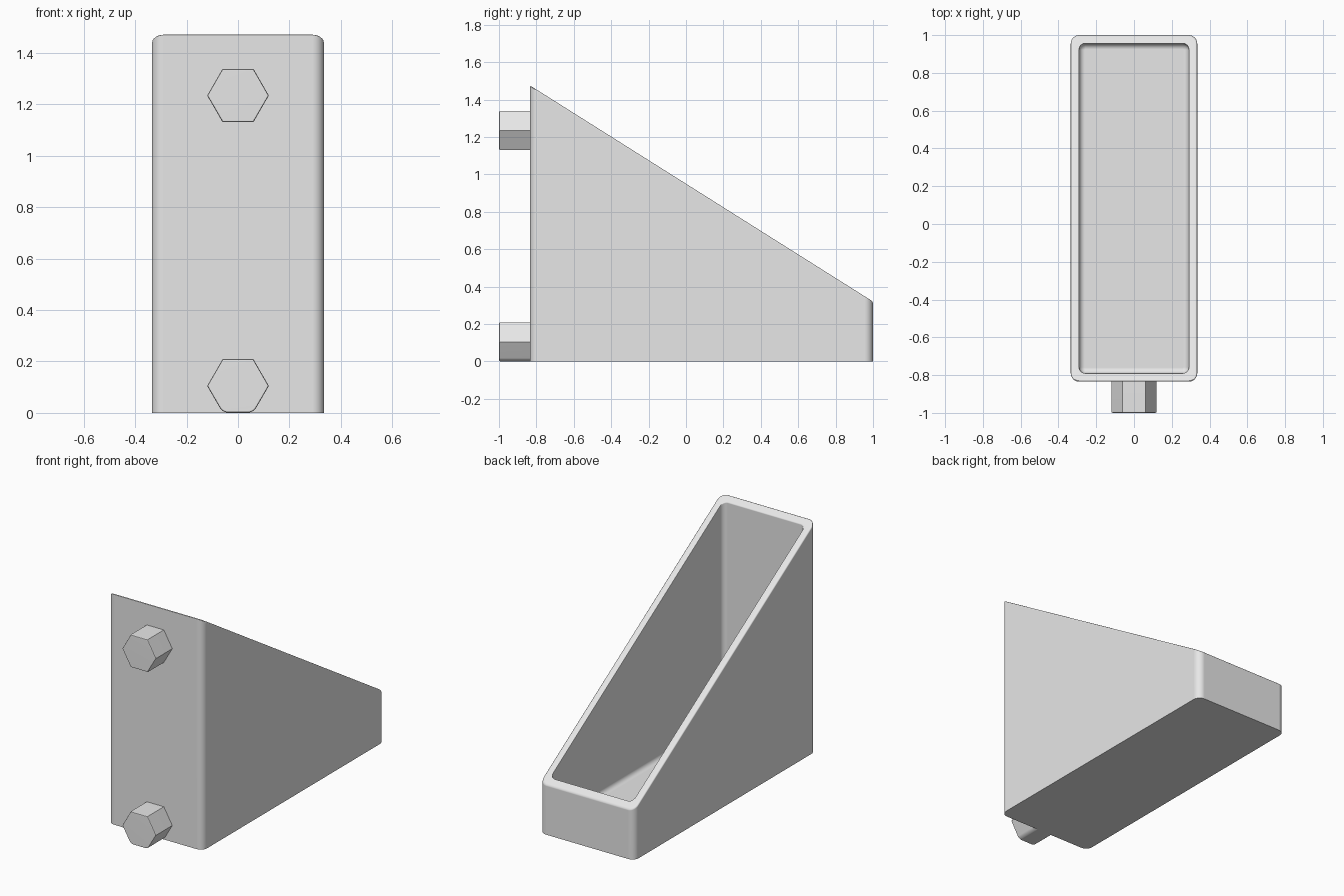
import bpy, bmesh, math

if "Cube" in bpy.data.objects:
    bpy.data.objects.remove(bpy.data.objects["Cube"])

grey = bpy.data.materials.new("plain grey")
grey.diffuse_color = (0.8, 0.8, 0.8, 1)
grey.use_nodes = True
grey.node_tree.nodes["Principled BSDF"].inputs["Base Color"].default_value = grey.diffuse_color

HALF_X, Y_FRONT, Y_BACK = 0.335, -0.835, 1.0
WALL, FLOOR = 0.045, 0.045


def slope(y):
    return 0.95 - 0.63 * y


def finish(bm, name):
    bmesh.ops.recalc_face_normals(bm, faces=bm.faces)
    mesh = bpy.data.meshes.new(name)
    bm.to_mesh(mesh)
    bm.free()
    mesh.materials.append(grey)
    obj = bpy.data.objects.new(name, mesh)
    bpy.context.collection.objects.link(obj)
    mesh.shade_smooth()
    mesh.set_sharp_from_angle(angle=math.radians(35))
    mod = obj.modifiers.new("flat face normals", 'WEIGHTED_NORMAL')
    mod.keep_sharp = True
    return obj


def rounded_loop(bm, inset, radius, height, steps=6):
    """Rounded rectangle of the bin footprint; height(y) gives z."""
    hx, y0, y1 = HALF_X - inset, Y_FRONT + inset, Y_BACK - inset
    corners = [(hx - radius, y1 - radius), (-hx + radius, y1 - radius),
               (-hx + radius, y0 + radius), (hx - radius, y0 + radius)]
    loop = []
    for k, (cx, cy) in enumerate(corners):
        for i in range(steps + 1):
            a = math.pi / 2 * (k + i / steps)
            x, y = cx + radius * math.cos(a), cy + radius * math.sin(a)
            loop.append(bm.verts.new((x, y, height(y))))
    return loop


# Sloped open bin: stacked loops up the outside, over the rim, down the inside
bm = bmesh.new()
loops = [rounded_loop(bm, 0, 0.045, lambda y: 0)]
edge = 0.01
for i in range(4):                                   # softened outer rim
    a = math.pi / 2 * i / 3
    d, drop = edge * (1 - math.cos(a)), edge * (1 - math.sin(a))
    loops.append(rounded_loop(bm, d, 0.045 - d, lambda y: slope(y) - drop))
for i in range(3):                                   # softened inner rim
    a = math.pi / 2 * i / 2
    d, drop = 0.005 * (1 - math.sin(a)), 0.005 * (1 - math.cos(a))
    loops.append(rounded_loop(bm, WALL - d, 0.032 + d, lambda y: slope(y) - drop))
fillet = 0.03
for i in range(6):                                   # fillet into the floor
    a = math.pi / 2 * i / 5
    d, z = fillet * (1 - math.cos(a)), FLOOR + fillet * (1 - math.sin(a))
    loops.append(rounded_loop(bm, WALL + d, 0.032 - d, lambda y: z))
for lo, hi in zip(loops, loops[1:]):
    for i in range(len(lo)):
        j = (i + 1) % len(lo)
        bm.faces.new((lo[i], lo[j], hi[j], hi[i]))
bm.faces.new(loops[0])
bm.faces.new(loops[-1])
finish(bm, "sloped_bin")


# Hexagonal pegs on the front face
def peg(name, z, soft_bottom):
    bm = bmesh.new()
    ring = [(0.12 * math.cos(math.pi / 3 * k), z + 0.12 * math.sin(math.pi / 3 * k))
            for k in range(6)]
    front = bm.faces.new([bm.verts.new((x, -1.0, h)) for x, h in ring])
    back = bmesh.ops.extrude_face_region(bm, geom=[front], use_keep_orig=True)
    for v in back["geom"]:
        if isinstance(v, bmesh.types.BMVert):
            v.co.y = Y_FRONT + 0.005
    if soft_bottom:                                  # rounded lower long edges
        low = [e for e in bm.edges if all(v.co.z < z - 0.09 for v in e.verts)
               and abs(e.verts[0].co.y - e.verts[1].co.y) > 0.1]
        bmesh.ops.bevel(bm, geom=low, offset=0.02, segments=3, profile=0.5,
                        affect='EDGES')
    rim = [e for e in bm.edges if all(v.co.y < -0.999 for v in e.verts)]
    bmesh.ops.bevel(bm, geom=rim, offset=0.007, segments=2, profile=0.5,
                    affect='EDGES')
    finish(bm, name)


peg("upper_peg", 1.235, False)
peg("lower_peg", 0.105, True)
